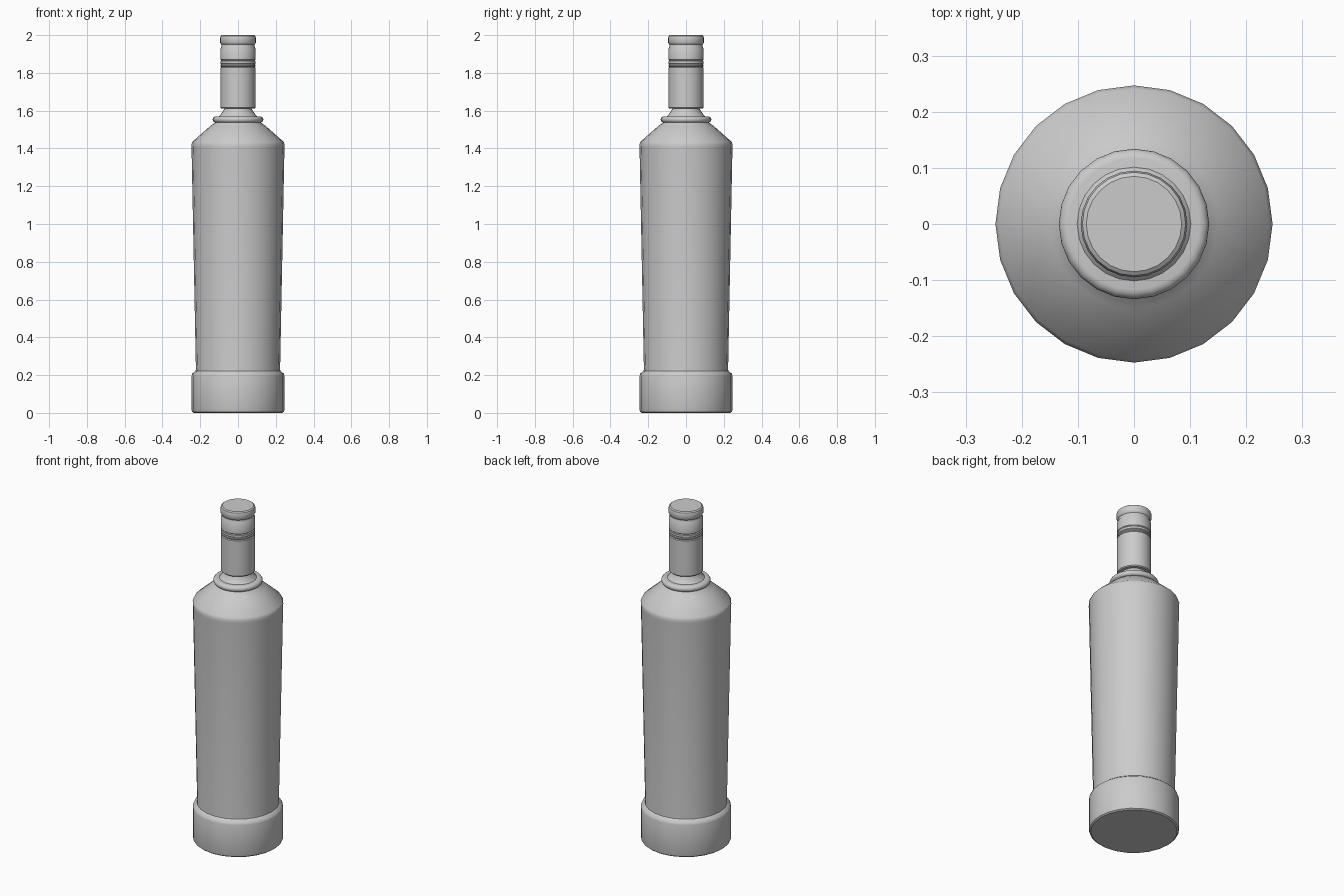
import bpy, bmesh, math

SIDES = 24

if "Cube" in bpy.data.objects:
    bpy.data.objects.remove(bpy.data.objects["Cube"], do_unlink=True)

# One plain grey for the whole bottle
grey = bpy.data.materials.new("plain grey")
grey.use_nodes = True
colour = (0.6, 0.6, 0.6, 1.0)
grey.diffuse_color = colour
grey.node_tree.nodes["Principled BSDF"].inputs["Base Color"].default_value = colour


def lathe(name, profile, angle=35):
    """Spin a (radius, height) profile around z and close both ends."""
    bm = bmesh.new()
    rings = []
    for r, z in profile:
        rings.append([bm.verts.new((r * math.cos(2 * math.pi * i / SIDES),
                                    r * math.sin(2 * math.pi * i / SIDES), z))
                      for i in range(SIDES)])
    for a, b in zip(rings, rings[1:]):
        for i in range(SIDES):
            j = (i + 1) % SIDES
            bm.faces.new((a[i], a[j], b[j], b[i]))
    bm.faces.new(rings[0][::-1])
    bm.faces.new(rings[-1])
    mesh = bpy.data.meshes.new(name)
    bm.to_mesh(mesh)
    bm.free()
    mesh.materials.append(grey)
    obj = bpy.data.objects.new(name, mesh)
    bpy.context.collection.objects.link(obj)
    bpy.ops.object.select_all(action='DESELECT')
    obj.select_set(True)
    bpy.context.view_layer.objects.active = obj
    bpy.ops.object.shade_smooth_by_angle(angle=math.radians(angle))
    return obj


# Heavy foot, tapered body, sloping shoulder and flared neck
lathe("bottle_body", [
    (0.235, 0.0), (0.243, 0.006), (0.246, 0.016), (0.246, 0.195),
    (0.242, 0.208), (0.224, 0.222), (0.223, 0.235),
    (0.246, 1.405), (0.247, 1.422), (0.241, 1.436),
    (0.150, 1.516), (0.120, 1.538), (0.104, 1.568),
    (0.096, 1.574), (0.070, 1.612), (0.070, 1.64)])

# Rounded collar where the neck meets the shoulder
collar_r, collar_z, tube = 0.117, 1.553, 0.017
lathe("neck_collar", [
    (collar_r + tube * math.cos(a), collar_z + tube * math.sin(a))
    for a in (math.radians(-90 + 22.5 * k) for k in range(9))])

# Screw cap with a rolled lip and tear-off grooves
profile = [(0.088, 1.612), (0.093, 1.617), (0.093, 1.826)]
for z in (1.832, 1.846, 1.866):
    profile += [(0.093, z - 0.004), (0.089, z), (0.093, z + 0.004)]
profile += [(0.093, 1.930), (0.089, 1.936), (0.088, 1.950), (0.091, 1.954),
            (0.095, 1.960), (0.095, 1.985), (0.092, 1.995), (0.085, 2.0)]
lathe("screw_cap", profile)
